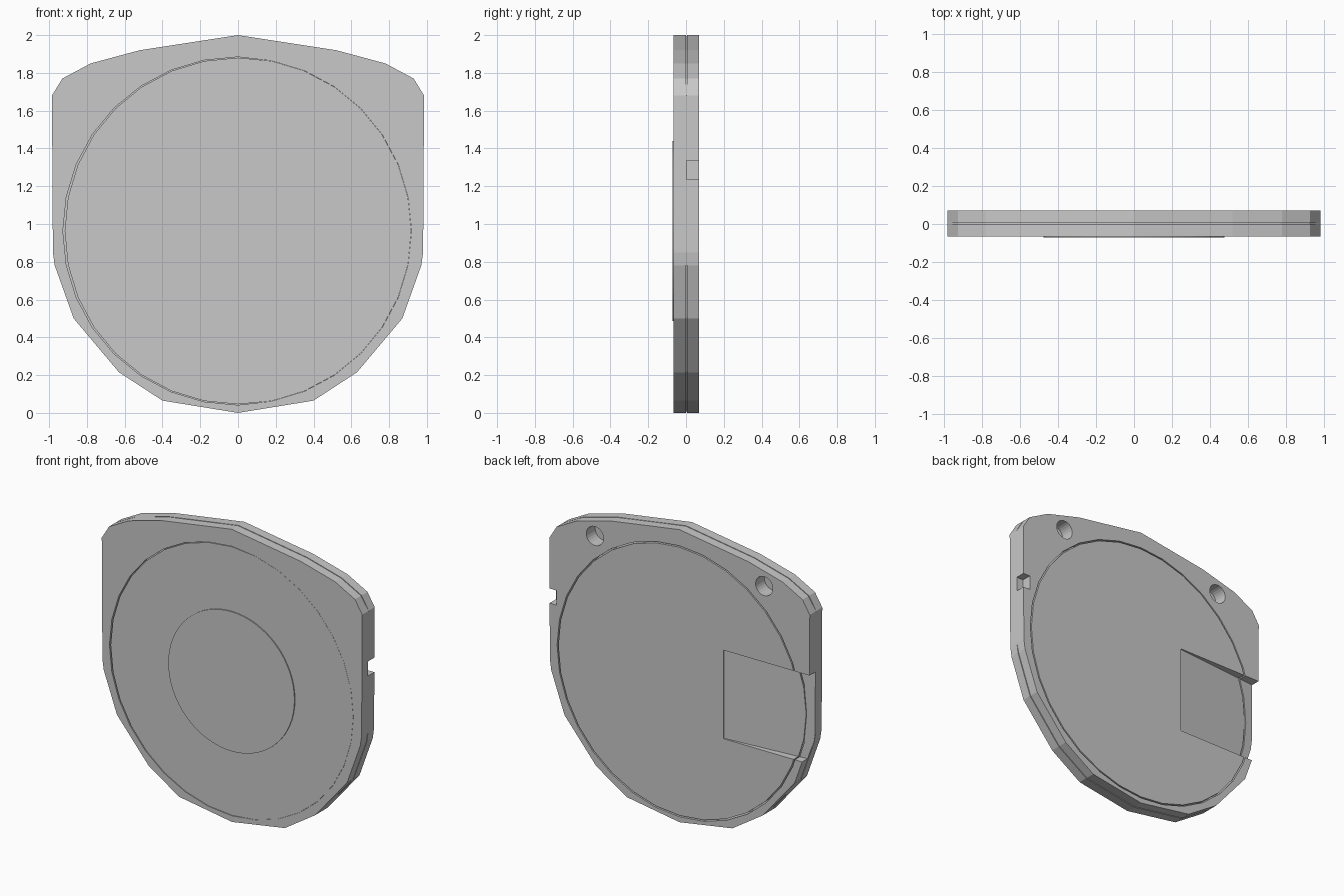
import bpy, bmesh, math

old = bpy.data.objects.get("Cube")
if old:
    bpy.data.objects.remove(old, do_unlink=True)

# One plain grey for the whole casing
grey = bpy.data.materials.new("light_grey")
grey.use_nodes = True
colour = (0.58, 0.58, 0.58, 1)
grey.diffuse_color = colour
grey.node_tree.nodes["Principled BSDF"].inputs["Base Color"].default_value = colour

MID_Z = 0.963
FRONT, SEAM_LO, SEAM_HI, BACK = -0.065, 0.0, 0.006, 0.07


def prism(name, pts, lo, hi, axis="y"):
    """Extrude a closed profile along y (points are x,z) or z (points are x,y)."""
    bm = bmesh.new()
    place = (lambda a, b, h: (a, h, b)) if axis == "y" else (lambda a, b, h: (a, b, h))
    rows = [[bm.verts.new(place(a, b, h)) for a, b in pts] for h in (lo, hi)]
    bm.faces.new(rows[0])
    bm.faces.new(rows[1])
    n = len(pts)
    for i in range(n):
        j = (i + 1) % n
        bm.faces.new((rows[0][i], rows[0][j], rows[1][j], rows[1][i]))
    return finish(name, bm)


def finish(name, bm):
    bmesh.ops.recalc_face_normals(bm, faces=bm.faces)
    mesh = bpy.data.meshes.new(name)
    bm.to_mesh(mesh)
    bm.free()
    mesh.materials.append(grey)
    obj = bpy.data.objects.new(name, mesh)
    bpy.context.collection.objects.link(obj)
    return obj


def circle(r, sides, x=0.0, z=MID_Z):
    return [(x + r * math.cos(2 * math.pi * i / sides),
             z + r * math.sin(2 * math.pi * i / sides)) for i in range(sides)]


def ring(name, inner, outer, lo, hi):
    """Closed band between two loops with equal point counts."""
    bm = bmesh.new()
    loops = [[bm.verts.new((x, y, z)) for x, z in pts]
             for pts, y in ((inner, lo), (outer, lo), (outer, hi), (inner, hi))]
    n = len(inner)
    for a in range(4):
        p, q = loops[a], loops[(a + 1) % 4]
        for i in range(n):
            j = (i + 1) % n
            bm.faces.new((p[i], p[j], q[j], q[i]))
    return finish(name, bm)


def cut(targets, cutter):
    cutter.hide_render = True
    for obj in targets:
        mod = obj.modifiers.new("cut", "BOOLEAN")
        mod.operation = "DIFFERENCE"
        mod.solver = "EXACT"
        mod.object = cutter
        bpy.context.view_layer.update()
        graph = bpy.context.evaluated_depsgraph_get()
        mesh = bpy.data.meshes.new_from_object(obj.evaluated_get(graph))
        obj.modifiers.clear()
        obj.data = mesh
    bpy.data.objects.remove(cutter, do_unlink=True)


# Shield outline, mirrored from its +x half
half = [(0.52, 1.92), (0.78, 1.85), (0.93, 1.77), (0.985, 1.68), (0.98, 0.85),
        (0.97, 0.78), (0.87, 0.5), (0.63, 0.215), (0.4, 0.065)]
outline = [(0, 2.0)] + half + [(0, 0.0)] + [(-x, z) for x, z in reversed(half)]
# Seam core is slightly smaller except along the straight flanks
core = [(x, z) if abs(x) > 0.975 else (x * 0.992, 1 + (z - 1) * 0.992) for x, z in outline]

front_shell = prism("front_shell", outline, FRONT, SEAM_LO)
back_shell = prism("back_shell", outline, SEAM_HI, BACK)
seam_core = prism("seam_core", core, SEAM_LO, SEAM_HI)
shells = [front_shell, back_shell, seam_core]

# Raised round pad on the front
prism("front_pad", circle(0.477, 64), FRONT - 0.007, FRONT + 0.005)

# Hairline ring on the back, crescent hairline on the front
cut([back_shell], ring("back_groove", circle(0.917, 32), circle(0.926, 32), 0.0, 0.1))
inner = circle(0.9175, 32)
outer = [(x - 0.0001 - 0.009 * max(0, -x), z + 0.003 * (z - MID_Z) * (x < 0.1))
         for x, z in circle(0.9185, 32)]
cut([front_shell], ring("front_groove", inner, outer, -0.1, -0.045))

# Blind fixing holes in the upper back corners
for side in (-1, 1):
    cut([back_shell, seam_core, front_shell],
        prism("hole", circle(0.065, 24, side * 0.64, 1.785), -0.025, 0.1))

# Sloping thumb recess on the back, running out of the -x flank
recess = [(-0.333, 0.063), (-1.1, -0.004), (-1.1, 0.2), (-0.333, 0.2)]
cut(shells, prism("recess", recess, 0.66, 1.265, "z"))

# Small square notch in the +x flank
notch = [(0.93, 0.003), (1.1, 0.003), (1.1, 0.2), (0.93, 0.2)]
cut(shells, prism("notch", notch, 1.235, 1.335, "z"))
